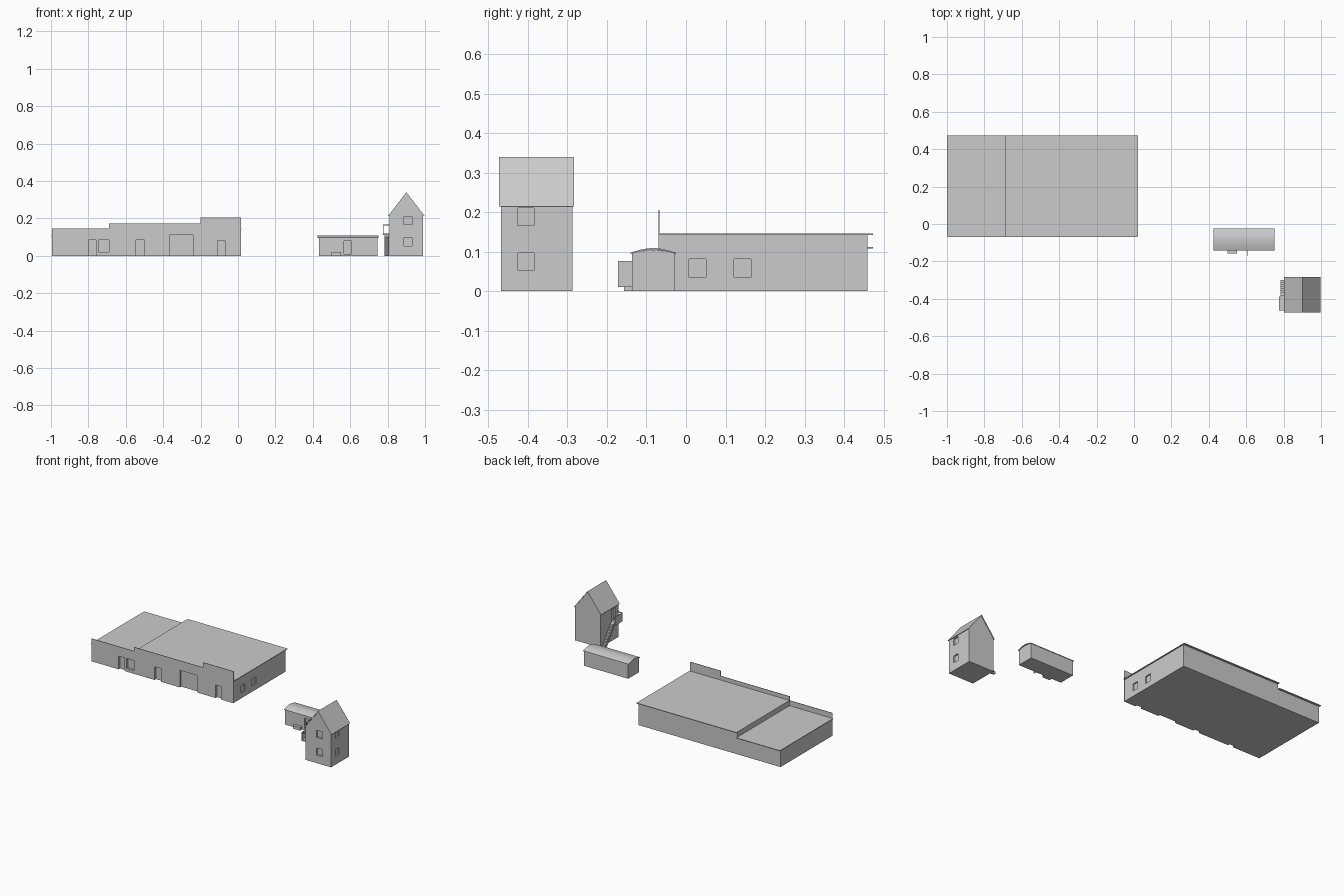
import bpy, bmesh, math

cube = bpy.data.objects.get("Cube")
if cube:
    bpy.data.objects.remove(cube)

grey = bpy.data.materials.new("plain grey")
grey.use_nodes = True
COLOUR = (0.6, 0.6, 0.6, 1)
grey.diffuse_color = COLOUR
grey.node_tree.nodes["Principled BSDF"].inputs["Base Color"].default_value = COLOUR


def finish(name, bm):
    bmesh.ops.recalc_face_normals(bm, faces=bm.faces)
    mesh = bpy.data.meshes.new(name)
    bm.to_mesh(mesh)
    bm.free()
    mesh.materials.append(grey)
    obj = bpy.data.objects.new(name, mesh)
    bpy.context.collection.objects.link(obj)
    return obj


def prism(name, outline, axis, lo, hi):
    """Extrude a 2D outline along x or y; the outline is given as (other, z)."""
    def place(p, d):
        return (d, p[0], p[1]) if axis == "x" else (p[0], d, p[1])
    bm = bmesh.new()
    rings = [[bm.verts.new(place(p, d)) for p in outline] for d in (lo, hi)]
    bm.faces.new(rings[0])
    bm.faces.new(rings[1])
    for i in range(len(outline)):
        j = (i + 1) % len(outline)
        bm.faces.new((rings[0][i], rings[0][j], rings[1][j], rings[1][i]))
    return finish(name, bm)


def box(name, x, y, z):
    return prism(name, [(x[0], z[0]), (x[1], z[0]), (x[1], z[1]), (x[0], z[1])], "y", *y)


def carve(openings, *targets):
    """Cut recessed openings, each (x, y, z) ranges, into the targets."""
    for opening in openings:
        cutter = box("opening_cutter", *opening)
        cutter.hide_render = True
        for obj in targets:
            mod = obj.modifiers.new("opening", "BOOLEAN")
            mod.object = cutter
            mod.operation = "DIFFERENCE"
            mod.solver = "EXACT"
            bpy.context.view_layer.objects.active = obj
            bpy.ops.object.modifier_apply(modifier=mod.name)
        bpy.data.objects.remove(cutter)


# Long flat-roofed building with a stepped street facade
hall = box("hall_walls", (-0.69, 0.015), (-0.067, 0.46), (0, 0.142))
annex = box("annex_walls", (-0.995, -0.69), (-0.067, 0.46), (0, 0.108))
box("hall_roof", (-0.69, 0.022), (-0.067, 0.473), (0.142, 0.146))
box("annex_roof", (-1.0, -0.69), (-0.067, 0.473), (0.108, 0.112))
steps = [(-0.995, 0.146), (-0.69, 0.172), (-0.2, 0.205), (0.017, 0)]
outline = [(-0.995, 0)]
for (x0, z), (x1, _) in zip(steps, steps[1:]):
    outline += [(x0, z), (x1, z)]
outline.append((0.017, 0))
facade = prism("stepped_facade", outline, "y", -0.07, -0.067)

front = (-0.1, -0.056)
carve([((-0.8, -0.76), front, (-0.01, 0.085)),
       ((-0.745, -0.69), front, (0.02, 0.085)),
       ((-0.545, -0.5), front, (-0.01, 0.085)),
       ((-0.365, -0.24), front, (-0.01, 0.11)),
       ((-0.11, -0.07), front, (-0.01, 0.083))], facade, hall, annex)
carve([((0.007, 0.1), (y, y + 0.043), (0.035, 0.081)) for y in (0.008, 0.121)], hall)

# Small hut with an arched roof
def arch(half, spring, rise, n=12):
    return [(-0.083 + half * (1 - 2 * i / n),
             spring + rise * math.sin(math.pi * i / n)) for i in range(n + 1)]

hut = prism("hut_walls", [(-0.137, 0), (-0.029, 0)] + arch(0.054, 0.096, 0.008),
            "x", 0.432, 0.745)
carve([((0.568, 0.608), (-0.2, -0.125), (0.01, 0.078))], hut)
hut_roof = prism("hut_roof", arch(0.058, 0.097, 0.012) + arch(0.058, 0.094, 0.011)[::-1],
                 "x", 0.426, 0.75)
bpy.ops.object.select_all(action="DESELECT")
hut_roof.select_set(True)
bpy.context.view_layer.objects.active = hut_roof
bpy.ops.object.shade_smooth_by_angle()
box("hut_open_door", (0.605, 0.608), (-0.172, -0.137), (0.01, 0.076))
box("hut_step", (0.5, 0.552), (-0.157, -0.137), (0, 0.02))

# Tall gabled house
house = prism("house_walls", [(0.81, 0), (0.99, 0), (0.99, 0.218), (0.9, 0.334), (0.81, 0.218)],
              "y", -0.468, -0.287)
prism("house_roof", [(0.803, 0.214), (0.9, 0.34), (0.997, 0.214), (0.993, 0.214),
                     (0.9, 0.333), (0.807, 0.214)], "y", -0.473, -0.283)
for z in (0.052, 0.166):
    high = (z, z + 0.045)
    carve([((0.98, 1.1), (-0.425, -0.385), high),
           ((0.888, 0.93), (-0.5, -0.458), high)], house)
carve([((0.7, 0.82), (-0.44, -0.4), (0.121, 0.2))], house)

# Outside stair on the house's side
TOP, RUN, COUNT = 0.12, 0.09, 8
stair = [(-0.39, TOP - 0.02), (-0.39, TOP)]
for i in range(COUNT):
    y = -0.39 + RUN * (i + 1) / COUNT
    stair += [(y, TOP * (1 - i / COUNT)), (y, TOP * (1 - (i + 1) / COUNT))]
stair.append((-0.315, 0))
prism("stair_flight", stair, "x", 0.784, 0.807)
box("stair_landing", (0.776, 0.81), (-0.463, -0.388), (0.112, TOP))
box("landing_railing", (0.776, 0.779), (-0.463, -0.388), (TOP, 0.168))
box("landing_end_rail", (0.776, 0.81), (-0.463, -0.46), (0.163, 0.168))
